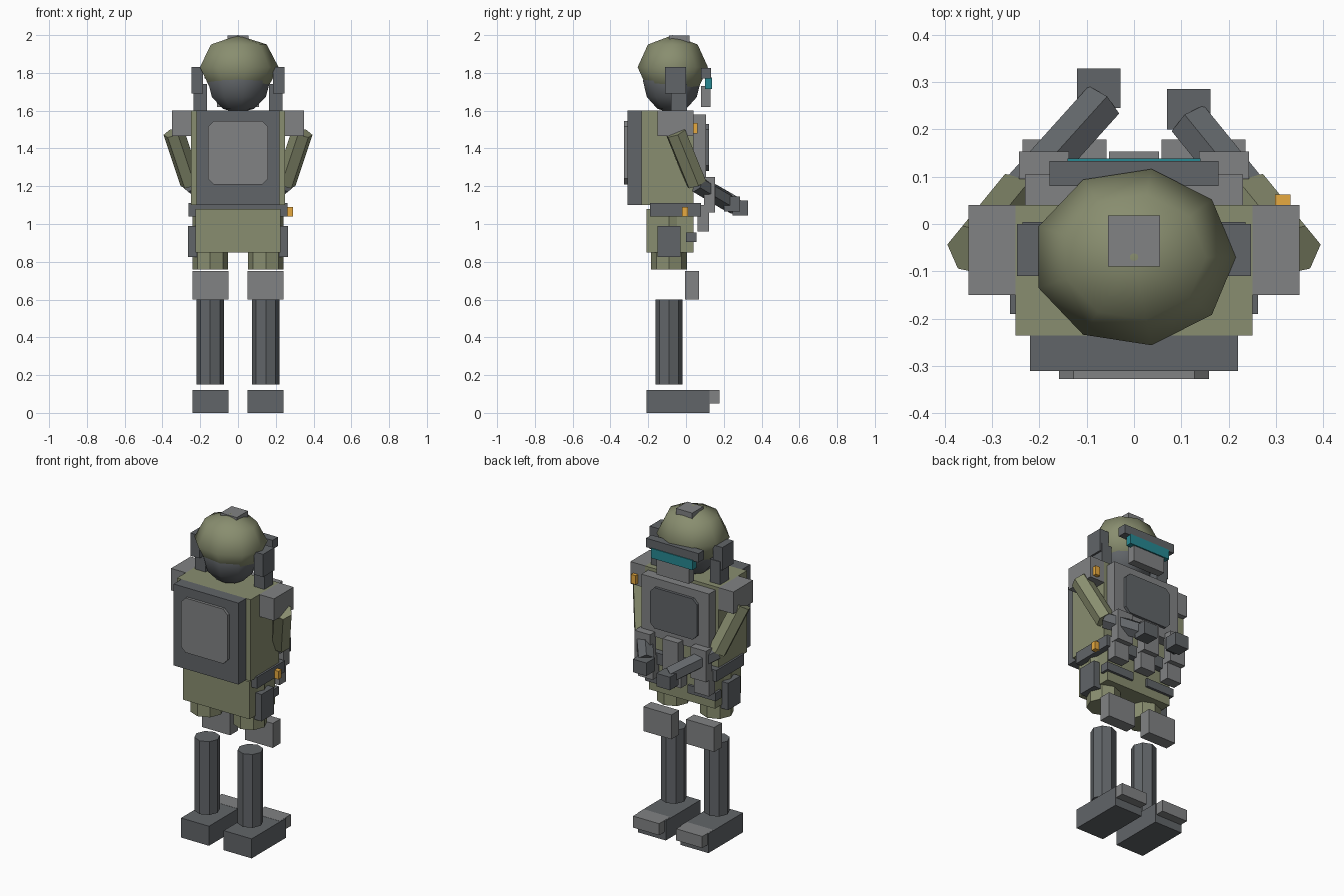
import bpy, bmesh, math
from mathutils import Vector, Matrix

if "Cube" in bpy.data.objects:
    bpy.data.objects.remove(bpy.data.objects["Cube"])


def material(name, rgb):
    m = bpy.data.materials.new(name)
    m.diffuse_color = (*rgb, 1)
    m.use_nodes = True
    m.node_tree.nodes["Principled BSDF"].inputs["Base Color"].default_value = m.diffuse_color
    return m


GREEN = material("olive", (0.25, 0.27, 0.16))
DARK = material("dark_grey", (0.12, 0.13, 0.14))
GREY = material("mid_grey", (0.22, 0.225, 0.23))
TEAL = material("teal", (0.02, 0.25, 0.29))
ORANGE = material("orange", (0.8, 0.4, 0.05))


def finish(name, bm, mat, smooth=False):
    bmesh.ops.recalc_face_normals(bm, faces=bm.faces)
    me = bpy.data.meshes.new(name)
    for f in bm.faces:
        f.smooth = smooth
    bm.to_mesh(me)
    bm.free()
    me.materials.append(mat)
    ob = bpy.data.objects.new(name, me)
    bpy.context.collection.objects.link(ob)
    return ob


def box(name, x, y, z, mat, chamfer=0):
    """Box from (min, max) ranges; chamfer cuts the edges running along y."""
    bm = bmesh.new()
    bmesh.ops.create_cube(bm, size=1)
    for v in bm.verts:
        v.co = Vector([(r[0] + r[1]) / 2 + c * (r[1] - r[0]) for r, c in zip((x, y, z), v.co)])
    if chamfer:
        edges = [e for e in bm.edges
                 if abs(e.verts[0].co.x - e.verts[1].co.x) < 1e-5
                 and abs(e.verts[0].co.z - e.verts[1].co.z) < 1e-5]
        bmesh.ops.bevel(bm, geom=edges, offset=chamfer, segments=1, affect='EDGES')
    return finish(name, bm, mat)


def pair(name, x, y, z, mat):
    """Box on the +x side and its mirror image."""
    box(name + "_right", x, y, z, mat)
    box(name + "_left", (-x[1], -x[0]), y, z, mat)


def limb(name, a, b, r, sides, mat):
    a, b = Vector(a), Vector(b)
    bm = bmesh.new()
    bmesh.ops.create_cone(bm, cap_ends=True, segments=sides, radius1=r, radius2=r, depth=(b - a).length)
    rot = (b - a).to_track_quat('Z', 'Y').to_matrix().to_4x4()
    bm.transform(Matrix.Translation((a + b) / 2) @ rot)
    return finish(name, bm, mat)


def ball(name, centre, radii, sides, rings, mat):
    bm = bmesh.new()
    bmesh.ops.create_uvsphere(bm, u_segments=sides, v_segments=rings, radius=1)
    v = min(bm.verts, key=lambda v: abs(v.co.z))
    turn = Matrix.Rotation(-math.atan2(v.co.y, v.co.x), 4, 'Z')
    bm.transform(Matrix.Translation(centre) @ Matrix.Diagonal((*radii, 1)) @ turn)
    return finish(name, bm, mat, smooth=True)


# Legs
pair("boot", (0.05, 0.24), (-0.21, 0.125), (0, 0.12), DARK)
pair("toe_cap", (0.058, 0.235), (0.07, 0.178), (0.05, 0.121), GREY)
pair("knee_pad", (0.05, 0.24), (-0.005, 0.07), (0.60, 0.75), GREY)
pair("thigh_strap", (0.05, 0.24), (0.0, 0.055), (0.905, 0.955), DARK)
for s, side in ((1, "right"), (-1, "left")):
    limb("shin_" + side, (s * 0.147, -0.09, 0.15), (s * 0.147, -0.09, 0.60), 0.072, 8, DARK)
    limb("thigh_" + side, (s * 0.147, -0.09, 0.76), (s * 0.147, -0.09, 1.04), 0.095, 8, GREEN)

# Hips and belt
box("pelvis", (-0.225, 0.225), (-0.21, 0.04), (0.85, 1.08), GREEN)
box("belt", (-0.262, 0.262), (-0.19, 0.08), (1.04, 1.11), DARK)
pair("hip_pouch", (0.2, 0.265), (-0.15, -0.03), (0.825, 0.99), DARK)
box("belt_light", (0.257, 0.29), (-0.022, 0.01), (1.04, 1.09), ORANGE)

# Torso, back unit and chest armour
box("torso", (-0.25, 0.25), (-0.235, 0.04), (1.10, 1.60), GREEN)
box("backpack", (-0.22, 0.22), (-0.31, -0.23), (1.10, 1.60), DARK)
box("backpack_panel", (-0.158, 0.158), (-0.327, -0.305), (1.21, 1.545), GREY, 0.03)
box("chest_plate", (-0.23, 0.23), (0.035, 0.105), (1.22, 1.58), GREY)
box("chest_panel", (-0.16, 0.16), (0.10, 0.122), (1.28, 1.53), DARK, 0.03)
pair("shoulder_pad", (0.25, 0.35), (-0.15, 0.04), (1.465, 1.60), GREY)
box("shoulder_light", (0.298, 0.33), (0.035, 0.062), (1.48, 1.535), ORANGE)

# Row of pouches under the chest plate
for i, x in enumerate((-0.19, 0, 0.19)):
    box(f"pouch_{i}", (x - 0.05, x + 0.05), (0.06, 0.122), (0.96, 1.10), GREY)
    box(f"magazine_{i}", (x - 0.053, x + 0.053), (0.095, 0.153), (1.06, 1.25), GREY)

# Arms, with the hands at different reach
for side, s, wrist, hx, hy, hz in (
        ("left", -1, (-0.07, 0.255, 1.10), (-0.12, -0.028), (0.245, 0.328), (1.045, 1.125)),
        ("right", 1, (0.12, 0.215, 1.12), (0.07, 0.162), (0.2, 0.285), (1.065, 1.145))):
    elbow = (s * 0.25, 0.055, 1.215)
    limb("upper_arm_" + side, (s * 0.34, -0.055, 1.485), elbow, 0.057, 6, GREEN)
    limb("forearm_" + side, elbow, wrist, 0.05, 6, DARK)
    box("hand_" + side, hx, hy, hz, DARK)

# Head, helmet and face gear
ball("head", (0, -0.075, 1.757), (0.17, 0.155, 0.17), 9, 6, DARK)
ball("helmet", (0, -0.07, 1.83), (0.215, 0.189, 0.17), 9, 4, GREEN)
box("crown_pad", (-0.055, 0.055), (-0.09, 0.018), (1.95, 1.997), GREY)
pair("ear_cup", (0.185, 0.247), (-0.11, 0.0), (1.69, 1.83), DARK)
pair("neck_guard", (0.165, 0.235), (-0.08, 0.004), (1.59, 1.74), DARK)
box("brow", (-0.178, 0.178), (0.08, 0.133), (1.77, 1.825), DARK)
box("visor", (-0.14, 0.14), (0.10, 0.138), (1.715, 1.775), TEAL)
box("face_mask", (-0.11, 0.11), (0.08, 0.13), (1.62, 1.73), GREY)
